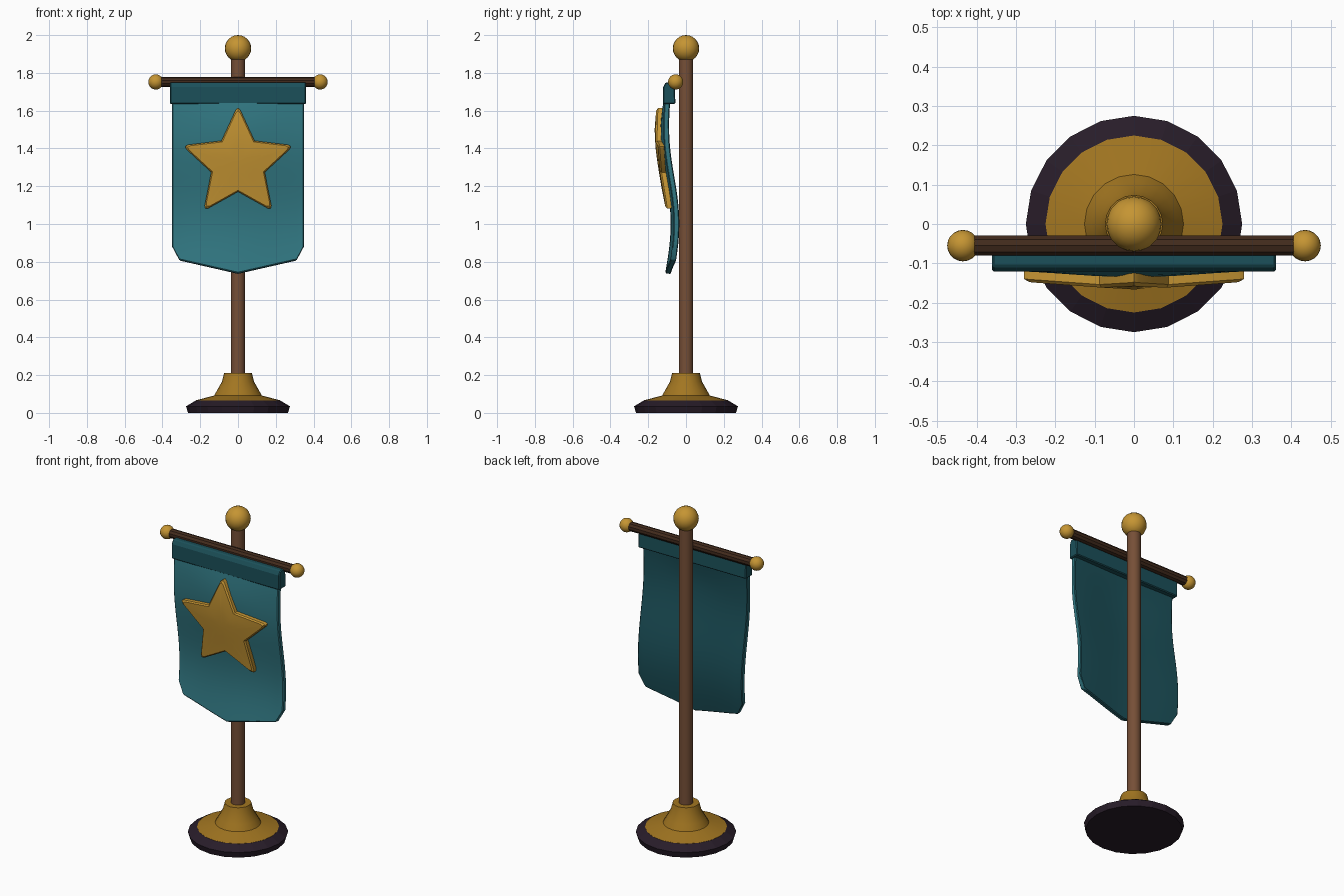
import bpy, bmesh, math

if "Cube" in bpy.data.objects:
    bpy.data.objects.remove(bpy.data.objects["Cube"])


def material(name, rgb):
    m = bpy.data.materials.new(name)
    m.diffuse_color = (*rgb, 1)
    m.use_nodes = True
    m.node_tree.nodes["Principled BSDF"].inputs["Base Color"].default_value = m.diffuse_color
    return m


GOLD = material("gold", (0.56, 0.30, 0.033))
BRASS = material("dark_brass", (0.36, 0.18, 0.015))
PLUM = material("dark_plum", (0.021, 0.012, 0.022))
WOOD = material("brown_wood", (0.18, 0.078, 0.038))
DARK_WOOD = material("dark_wood", (0.055, 0.024, 0.012))
TEAL = material("teal_cloth", (0.031, 0.187, 0.225))
DARK_TEAL = material("dark_teal_cloth", (0.011, 0.08, 0.10))


def finish(bm, name, mat, smooth=None):
    bmesh.ops.recalc_face_normals(bm, faces=bm.faces[:])
    me = bpy.data.meshes.new(name)
    bm.to_mesh(me)
    bm.free()
    ob = bpy.data.objects.new(name, me)
    bpy.context.collection.objects.link(ob)
    me.materials.append(mat)
    if smooth:
        bpy.ops.object.select_all(action='DESELECT')
        ob.select_set(True)
        bpy.context.view_layer.objects.active = ob
        bpy.ops.object.shade_smooth_by_angle(angle=math.radians(smooth))
    return ob


def lathe(name, profile, sides, mat, smooth=None):
    bm = bmesh.new()
    rings = [[bm.verts.new((r * math.cos(2 * math.pi * i / sides),
                            r * math.sin(2 * math.pi * i / sides), z))
              for i in range(sides)] for r, z in profile]
    for a, b in zip(rings, rings[1:]):
        for i in range(sides):
            j = (i + 1) % sides
            bm.faces.new((a[i], a[j], b[j], b[i]))
    bm.faces.new(rings[0])
    bm.faces.new(rings[-1])
    return finish(bm, name, mat, smooth)


def ball(name, pos, r, mat):
    bm = bmesh.new()
    bmesh.ops.create_uvsphere(bm, u_segments=20, v_segments=12, radius=r)
    ob = finish(bm, name, mat, 60)
    ob.location = pos


def bevel(ob, width):
    m = ob.modifiers.new("bevel", 'BEVEL')
    m.width, m.segments, m.limit_method = width, 1, 'ANGLE'
    m.angle_limit = math.radians(40)


def cloth_y(x, z):
    """Middle of the waving cloth; the folds fade out under the header."""
    fold = 0.008 * min(1, max(0, (1.72 - z) / 0.2))
    return (-0.085 - 0.027 * math.cos(2 * math.pi * (z - 1.5))
            - fold * math.cos(math.pi * x / 0.35))


# Base, pole and finial
lathe("base_foot", [(0.265, 0), (0.275, 0.035), (0.225, 0.065)], 20, PLUM)
lathe("base_collar", [(0.225, 0.06), (0.225, 0.066), (0.126, 0.092), (0.108, 0.125),
                      (0.085, 0.165), (0.073, 0.212)], 20, BRASS, 30)
lathe("pole", [(0.038, 0.1), (0.038, 1.88)], 16, WOOD, 40)
ball("finial", (0, 0, 1.93), 0.07, GOLD)

# Crossbar with end balls
bar = lathe("crossbar", [(0.027, -0.42), (0.027, 0.42)], 10, DARK_WOOD)
bar.rotation_euler = (0, math.pi / 2, 0)
bar.location = (0, -0.055, 1.752)
for side, sx in (("left", -1), ("right", 1)):
    ball("crossbar_ball_" + side, (sx * 0.435, -0.055, 1.752), 0.04, GOLD)

# Header sleeve: profile extruded across x
bm = bmesh.new()
prof = [(-0.121, 1.636), (-0.121, 1.725), (-0.108, 1.75), (-0.06, 1.75), (-0.056, 1.636)]
face = bm.faces.new([bm.verts.new((-0.361, y, z)) for y, z in prof])
ext = bmesh.ops.extrude_face_region(bm, geom=[face])
for v in ext["geom"]:
    if isinstance(v, bmesh.types.BMVert):
        v.co.x = 0.361
bevel(finish(bm, "header_sleeve", DARK_TEAL), 0.005)

# Waving cloth with clipped corners and a shallow point; its back is darker
xs = [-0.35, -0.31] + [i * 0.0517 for i in range(-5, 6)] + [0.31, 0.35]
ROWS = 22
bm = bmesh.new()
grid = []
for x in xs:
    low = 0.885 if abs(x) > 0.34 else 0.74 + 0.07 * abs(x) / 0.31
    col = []
    for k in range(ROWS + 1):
        z = 1.70 + (low - 1.70) * k / ROWS
        col.append(bm.verts.new((x, cloth_y(x, z), z)))
    grid.append(col)
for a, b in zip(grid, grid[1:]):
    for k in range(ROWS):
        bm.faces.new((a[k], a[k + 1], b[k + 1], b[k]))
bmesh.ops.recalc_face_normals(bm, faces=bm.faces[:])
bmesh.ops.solidify(bm, geom=bm.faces[:], thickness=0.03)
mid = sum(v.co.y - cloth_y(v.co.x, v.co.z) for v in bm.verts) / len(bm.verts)
for v in bm.verts:
    v.co.y -= mid
bmesh.ops.recalc_face_normals(bm, faces=bm.faces[:])
for f in bm.faces:
    f.material_index = 1 if f.normal.y > 0.7 else 0
cloth = finish(bm, "banner_cloth", TEAL, 35)
cloth.data.materials.append(DARK_TEAL)
bevel(cloth, 0.005)

# Star: blunt-tipped outline in rings, bent to follow the cloth
tips, outline = [], []
for i in range(10):
    r = 0.31 if i % 2 == 0 else 0.149
    a = math.pi / 2 + i * math.pi / 5
    tips.append((r * math.cos(a), r * math.sin(a)))
for i, p in enumerate(tips):
    if i % 2:
        outline.append(p)
    else:
        for q, t in ((tips[i - 1], 0.14), (p, None), (tips[(i + 1) % 10], 0.14)):
            if t is None:
                outline.append((p[0] * 0.95, p[1] * 0.95))
            else:
                outline.append((p[0] + (q[0] - p[0]) * t, p[1] + (q[1] - p[1]) * t))
FRONT, MID, BACK = -0.046, -0.038, -0.008
layers = [(0.3, FRONT), (0.62, FRONT), (0.95, FRONT), (1, MID), (1, BACK), (0.6, BACK), (0.3, BACK)]
bm = bmesh.new()


def star_vert(x, z, off):
    return bm.verts.new((x, cloth_y(x, z + 1.32) + off, z + 1.32))


rings = [[star_vert(x * s, z * s, off) for x, z in outline] for s, off in layers]
n = len(outline)
for a, b in zip(rings, rings[1:]):
    for i in range(n):
        j = (i + 1) % n
        bm.faces.new((a[i], a[j], b[j], b[i]))
for ring, off in ((rings[0], FRONT), (rings[-1], BACK)):
    c = star_vert(0, 0, off)
    for i in range(n):
        bm.faces.new((c, ring[i], ring[(i + 1) % n]))
finish(bm, "star_emblem", GOLD, 30)
